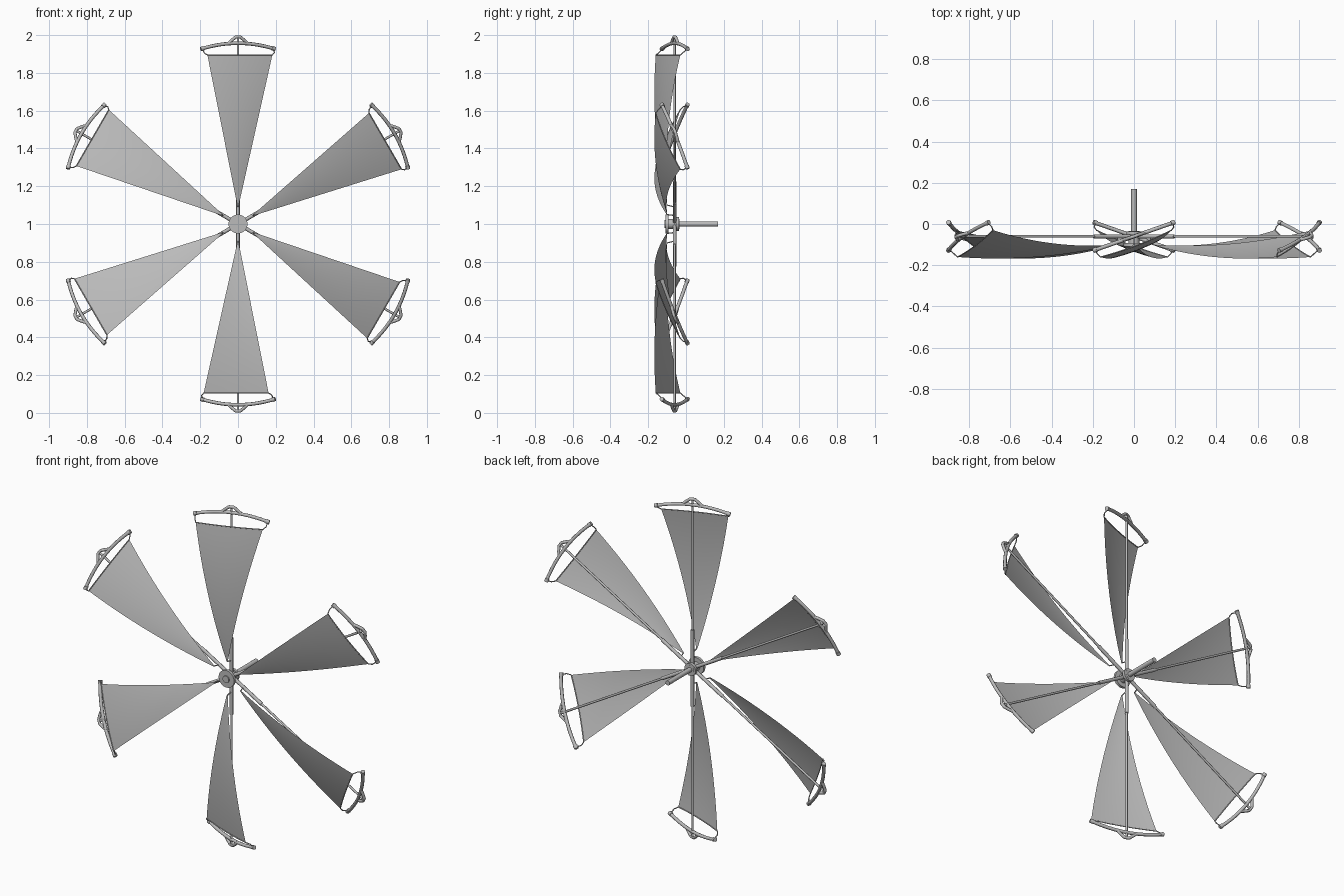
import bpy, bmesh, math
from mathutils import Matrix, Vector

cube = bpy.data.objects.get("Cube")
if cube:
    bpy.data.objects.remove(cube)

HUB = Vector((0, -0.06, 1))
BLADES = 6


def material(name, value):
    m = bpy.data.materials.new(name)
    m.use_nodes = True
    colour = (value, value, value, 1)
    m.diffuse_color = colour
    m.node_tree.nodes["Principled BSDF"].inputs["Base Color"].default_value = colour
    return m


grey = material("light grey", 0.5)


def add_object(name, mesh, matrix):
    ob = bpy.data.objects.new(name, mesh)
    bpy.context.collection.objects.link(ob)
    ob.matrix_world = matrix
    return ob


def tube(name, paths, radius, smooth_path=False, sides=2):
    """Round tubes along paths, as a mesh."""
    cu = bpy.data.curves.new(name, "CURVE")
    cu.dimensions = "3D"
    cu.bevel_depth = radius
    cu.bevel_resolution = sides
    cu.use_fill_caps = True
    for pts in paths:
        if smooth_path:
            sp = cu.splines.new("NURBS")
            sp.order_u = 3
            sp.use_endpoint_u = True
        else:
            sp = cu.splines.new("POLY")
        sp.points.add(len(pts) - 1)
        for p, co in zip(sp.points, pts):
            p.co = (*co, 1)
    helper = bpy.data.objects.new(name, cu)
    bpy.context.collection.objects.link(helper)
    dg = bpy.context.evaluated_depsgraph_get()
    mesh = bpy.data.meshes.new_from_object(helper.evaluated_get(dg))
    bpy.data.objects.remove(helper)
    mesh.materials.clear()
    mesh.materials.append(grey)
    mesh.shade_smooth()
    return mesh


def lathe_y(name, radius, y0, y1, sides=32):
    """Disc or drum along y, placed on the hub axis."""
    bm = bmesh.new()
    bmesh.ops.create_cone(bm, cap_ends=True, segments=sides, radius1=radius,
                          radius2=radius, depth=y1 - y0)
    bmesh.ops.rotate(bm, verts=bm.verts, matrix=Matrix.Rotation(math.pi / 2, 3, "X"))
    mesh = bpy.data.meshes.new(name)
    bm.to_mesh(mesh)
    bm.free()
    mesh.materials.append(grey)
    mesh.shade_smooth()
    mesh.set_sharp_from_angle(angle=math.radians(40))
    add_object(name, mesh, Matrix.Translation((0, (y0 + y1) / 2, HUB.z)))


# Sail surface: s runs from tip to outer edge, t from left to right edge
def sail_point(s, t):
    r = 0.10 + 0.795 * s
    left, right = -0.004 - 0.158 * s, 0.004 + 0.178 * s
    y_left, y_right = -0.04 - 0.06 * s, -0.04 + 0.07 * s
    bulge = 0.03 * 4 * s * (1 - s) + 0.01 * s * 4 * t * (1 - t)
    return Vector((left + (right - left) * t,
                   y_left + (y_right - y_left) * t - bulge, r))


def sail_mesh(rows=24, cols=10):
    bm = bmesh.new()
    grid = [[bm.verts.new(sail_point(i / rows, j / cols)) for j in range(cols + 1)]
            for i in range(rows + 1)]
    for i in range(rows):
        for j in range(cols):
            bm.faces.new((grid[i][j], grid[i][j + 1], grid[i + 1][j + 1], grid[i + 1][j]))
    mesh = bpy.data.meshes.new("sail")
    bm.to_mesh(mesh)
    bm.free()
    mesh.materials.append(grey)
    mesh.shade_smooth()
    return mesh


# Crossbar lies on a line tilted out of the wheel plane
TILT = 0.35


def on_bar(x, r):
    return (x, x * TILT, r)


bar_r = lambda x: 0.957 - 0.8 * x * x
bar_points = [on_bar(x / 100, bar_r(x / 100)) for x in range(-19, 20, 2)]
brace = [on_bar(x, r) for x, r in ((-0.055, 0.952), (-0.034, 0.972), (-0.012, 0.99),
                                   (0.012, 0.99), (0.034, 0.972), (0.055, 0.952))]
knobs = [[on_bar(a, bar_r(a)), on_bar(b, bar_r(b))] for a, b in ((-0.197, -0.18), (0.18, 0.197))]
corner_l, corner_r = sail_point(1, 0), sail_point(1, 1)
ties = [[on_bar(-0.188, 0.925), (-0.178, -0.085, 0.905), corner_l],
        [on_bar(0.188, 0.925), (0.193, 0.045, 0.908), corner_r]]
hem = [sail_point(1, i / 10) for i in range(11)]

blade_parts = {
    "sail": sail_mesh(),
    "spar": tube("spar", [[(0, 0, 0), (0, 0, 0.985)]], 0.0065),
    "spar_sleeve": tube("spar_sleeve", [[(0, 0, 0.02), (0, 0, 0.225)]], 0.010),
    "crossbar": tube("crossbar", [bar_points], 0.0095),
    "crossbar_ends": tube("crossbar_ends", knobs, 0.012),
    "tip_brace": tube("tip_brace", [brace], 0.0085, True),
    "sail_ties": tube("sail_ties", ties, 0.003, True),
    "sail_hem": tube("sail_hem", [hem], 0.003),
    "inner_tie": tube("inner_tie", [[(0, 0, 0.09), sail_point(0, 0.5)]], 0.003),
}
for k in range(BLADES):
    place = Matrix.Translation(HUB) @ Matrix.Rotation(k * math.tau / BLADES, 4, "Y")
    for name, mesh in blade_parts.items():
        add_object(f"{name}_{k + 1}", mesh, place)

# Hub and shaft
lathe_y("hub_front_plate", 0.05, -0.108, -0.092)
lathe_y("hub_cap", 0.02, -0.115, -0.10)
lathe_y("hub_core", 0.026, -0.095, -0.035)
lathe_y("hub_back_plate", 0.036, -0.052, -0.036)
lathe_y("shaft", 0.0135, -0.06, 0.17, 16)
